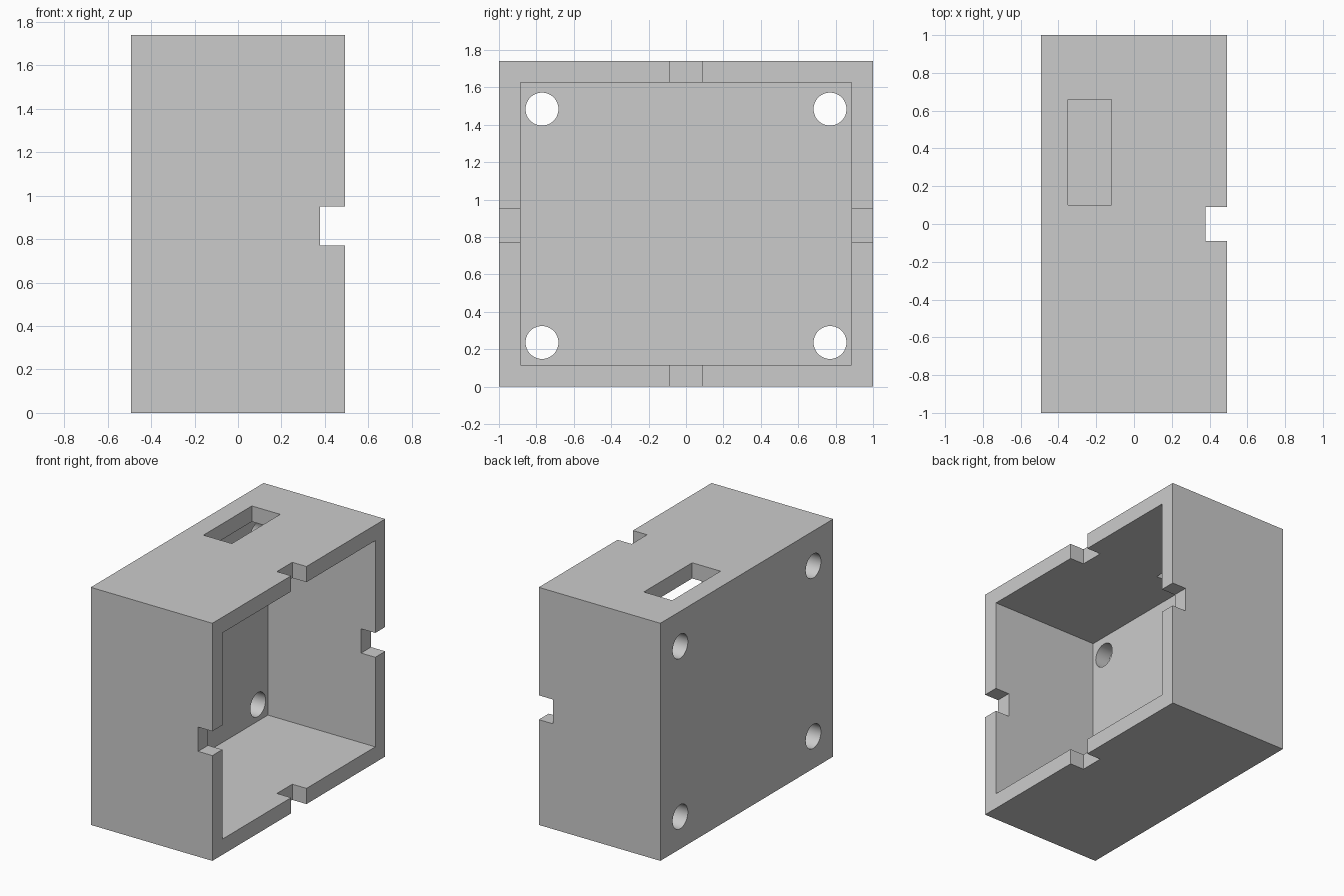
import bpy
from math import pi

cube = bpy.data.objects.get("Cube")
if cube:
    bpy.data.objects.remove(cube, do_unlink=True)

HX, HY, H, WALL = 0.4925, 1.0, 1.74, 0.115
MID = 0.86          # height of the notch and hole pattern centre
NOTCH = 0.178       # notch width

grey = bpy.data.materials.new("light_grey")
grey.use_nodes = True
colour = (0.6, 0.6, 0.6, 1)
grey.diffuse_color = colour
grey.node_tree.nodes["Principled BSDF"].inputs["Base Color"].default_value = colour


def box(name, low, high):
    centre = [(a + b) / 2 for a, b in zip(low, high)]
    bpy.ops.mesh.primitive_cube_add(size=1, location=centre)
    ob = bpy.context.object
    ob.name = name
    ob.scale = [b - a for a, b in zip(low, high)]
    bpy.ops.object.transform_apply(location=True, rotation=False, scale=True)
    ob.data.materials.append(grey)
    return ob


def cut(target, cutter):
    cutter.hide_render = True
    mod = target.modifiers.new("cut", "BOOLEAN")
    mod.operation, mod.solver, mod.object = "DIFFERENCE", "EXACT", cutter
    bpy.context.view_layer.objects.active = target
    bpy.ops.object.modifier_apply(modifier=mod.name)
    bpy.data.objects.remove(cutter, do_unlink=True)


# Outer block, hollowed from the +x side
case = box("enclosure_box", (-HX, -HY, 0), (HX, HY, H))
cut(case, box("cavity", (-HX + WALL, -HY + WALL, WALL), (HX + 0.2, HY - WALL, H - WALL)))

# Rim notches: one bar across the sides, one across top and bottom
rim = HX - WALL
cut(case, box("side_notches", (rim, -HY - 0.1, MID - NOTCH / 2), (HX + 0.1, HY + 0.1, MID + NOTCH / 2)))
cut(case, box("end_notches", (rim, -NOTCH / 2, -0.1), (HX + 0.1, NOTCH / 2, H + 0.1)))

# Rectangular slot through the top wall
cut(case, box("top_slot", (-0.35, 0.10, H - 0.3), (-0.12, 0.66, H + 0.1)))

# Four screw holes through the back plate
for y in (-0.77, 0.77):
    for dz in (-0.624, 0.624):
        bpy.ops.mesh.primitive_cylinder_add(
            vertices=48, radius=0.088, depth=0.4,
            location=(-HX, y, MID + dz), rotation=(0, pi / 2, 0))
        hole = bpy.context.object
        hole.data.materials.append(grey)
        cut(case, hole)

# Smooth hole walls, sharp box edges
bpy.ops.object.select_all(action="DESELECT")
case.select_set(True)
bpy.context.view_layer.objects.active = case
bpy.ops.object.shade_smooth_by_angle(angle=pi / 6)
